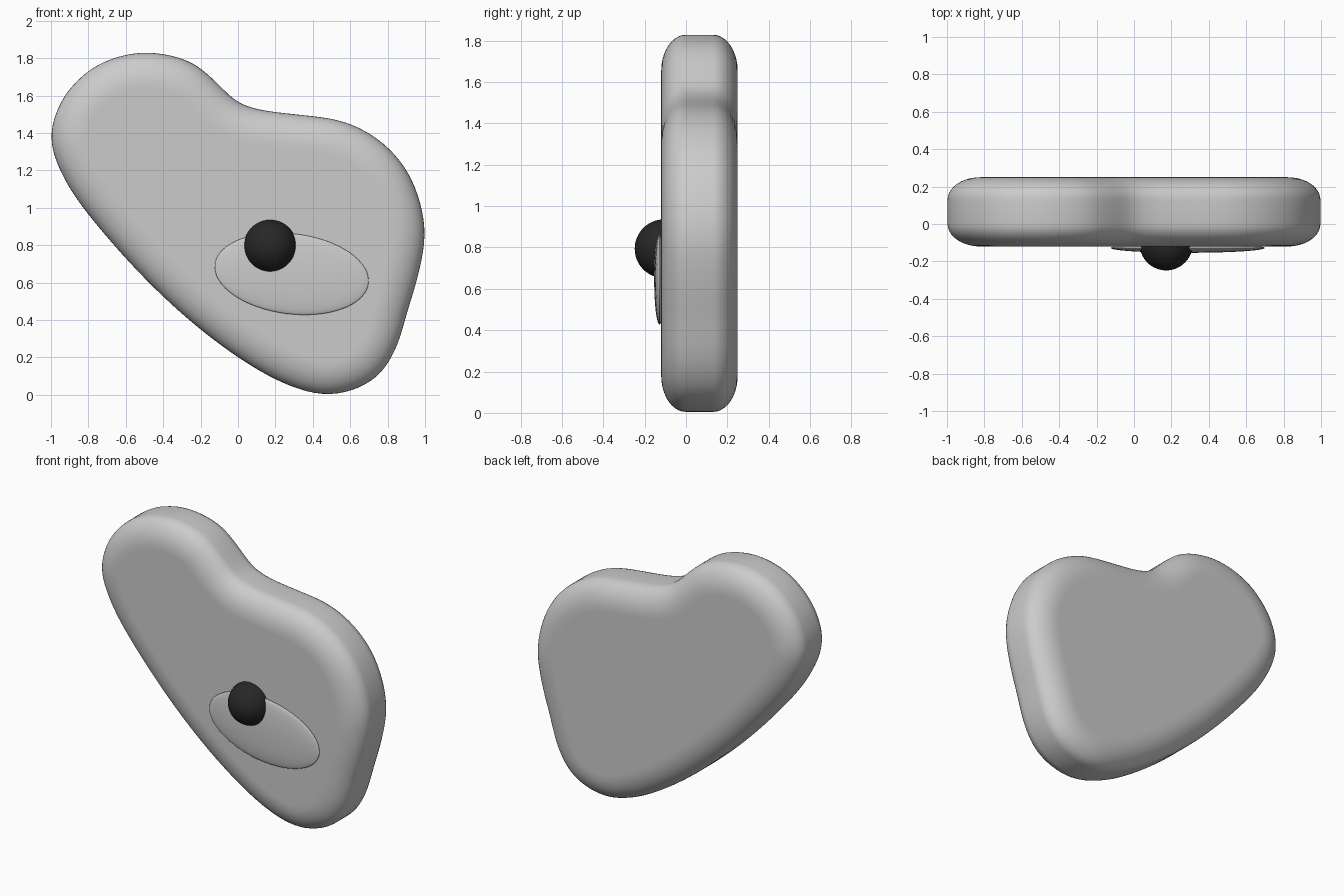
import bpy, bmesh, math
from mathutils import Vector

if "Cube" in bpy.data.objects:
    bpy.data.objects.remove(bpy.data.objects["Cube"])

# Outline of the slab in the front view (x, z), clockwise from the top
OUTLINE = [(-.47, 1.832), (-.26, 1.785), (-.125, 1.68), (-.01, 1.57), (.125, 1.522),
           (.33, 1.497), (.57, 1.462), (.78, 1.345), (.93, 1.155), (1.002, .89),
           (.965, .647), (.906, .45), (.84, .235), (.716, .072), (.49, -.002),
           (.25, .058), (0, .2), (-.26, .398), (-.527, .65), (-.794, .955),
           (-.935, 1.166), (-1.003, 1.37), (-.947, 1.57), (-.817, 1.72), (-.66, 1.803)]


def closed_spline(pts, steps=6, smooth=6):
    """Closed Catmull-Rom curve, lightly relaxed."""
    p = [Vector(q) for q in pts]
    n, out = len(p), []
    for i in range(n):
        a, b, c, d = p[i - 1], p[i], p[(i + 1) % n], p[(i + 2) % n]
        for s in range(steps):
            t = s / steps
            out.append(.5 * (2 * b + (c - a) * t + (2 * a - 5 * b + 4 * c - d) * t ** 2
                             + (3 * b - a - 3 * c + d) * t ** 3))
    for _ in range(smooth):
        m = len(out)
        out = [(out[i - 1] + 2 * out[i] + out[(i + 1) % m]) / 4 for i in range(m)]
    return out


def finish(bm, name):
    bmesh.ops.recalc_face_normals(bm, faces=bm.faces)
    for f in bm.faces:
        f.smooth = True
    me = bpy.data.meshes.new(name)
    bm.to_mesh(me)
    bm.free()
    ob = bpy.data.objects.new(name, me)
    bpy.context.collection.objects.link(ob)
    return ob


def ellipsoid(name, loc, radii, tilt=0):
    bm = bmesh.new()
    bmesh.ops.create_uvsphere(bm, u_segments=64, v_segments=32, radius=1)
    ob = finish(bm, name)
    ob.location, ob.scale, ob.rotation_euler = loc, radii, (0, tilt, 0)
    return ob


# Slab: outline swept through a rounded edge profile of (inset, y)
curve = closed_spline(OUTLINE)
n = len(curve)
normals = []
for i in range(n):
    t = curve[(i + 1) % n] - curve[i - 1]
    normals.append(Vector((t.y, -t.x)).normalized())  # points inward
quarter = [(.175 * (1 - math.cos(a)), .12 * math.sin(a))
           for a in (k * math.pi / 20 for k in range(11))]
profile = [(.19, -.12)] + [(d, -h) for d, h in reversed(quarter)]
profile += [(d, .13 + h) for d, h in quarter] + [(.19, .25)]
bm = bmesh.new()
rings = []
for inset, y in profile:
    ring = []
    for c, nv in zip(curve, normals):
        q = c + nv * inset
        ring.append(bm.verts.new((q.x, y, q.y)))
    rings.append(ring)
for r0, r1 in zip(rings, rings[1:]):
    for i in range(n):
        j = (i + 1) % n
        bm.faces.new((r0[i], r0[j], r1[j], r1[i]))
bm.faces.new(rings[0])
bm.faces.new(rings[-1])
finish(bm, "slab")

# Shallow oval pad on the front
ellipsoid("oval_pad", (.287, -.128, .647), (.414, .026, .215), math.radians(7.1))

# Dark half-buried ball
ball = ellipsoid("ball", (.172, -.106, .794), (.142, .142, .142))
mat = bpy.data.materials.new("black")
mat.diffuse_color = (.02, .02, .02, 1)
mat.use_nodes = True
mat.node_tree.nodes["Principled BSDF"].inputs["Base Color"].default_value = mat.diffuse_color
ball.data.materials.append(mat)
